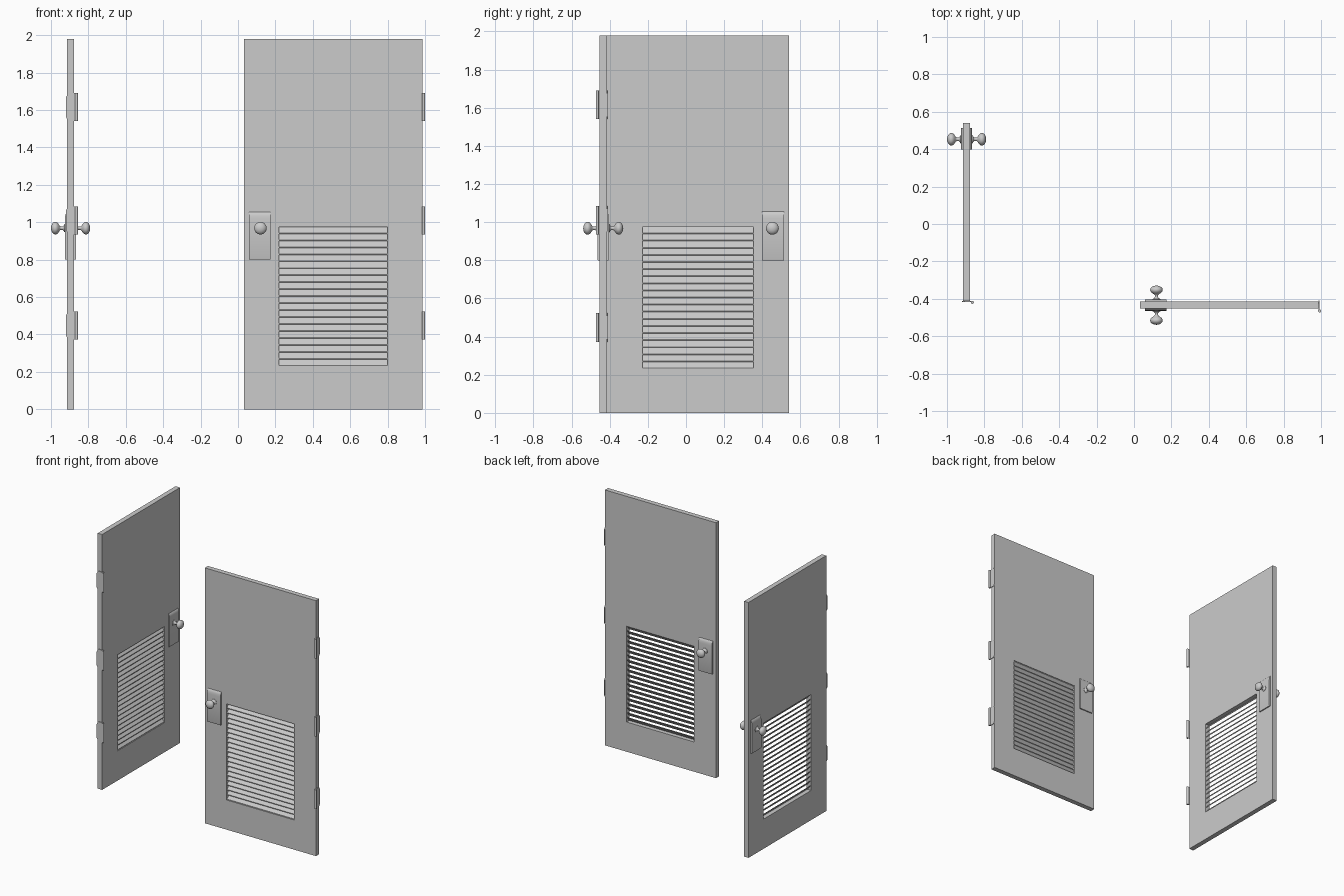
import bpy, bmesh, math

if "Cube" in bpy.data.objects:
    bpy.data.objects.remove(bpy.data.objects["Cube"])

steel = bpy.data.materials.new("door grey")
steel.diffuse_color = (0.6, 0.6, 0.6, 1)
steel.use_nodes = True
steel.node_tree.nodes["Principled BSDF"].inputs["Base Color"].default_value = steel.diffuse_color

# Each door is described by u (hinge edge to latch edge), w (towards hinge-pin side) and z
PLACES = {
    "right": lambda u, w, z: (0.986 - u, -0.434 - w, z),
    "left": lambda u, w, z: (-0.895 + w, -0.413 + u, z),
}
WIDTH, HEIGHT, HALF = 0.953, 1.98, 0.019
VENT = (0.186, 0.766, 0.23, 0.975)      # u0, u1, z0, z1
KNOB_U, KNOB_Z = 0.866, 0.968


def finish(bm, name, place, smooth=False):
    for v in bm.verts:
        v.co = place(*v.co)
    bmesh.ops.recalc_face_normals(bm, faces=bm.faces)
    me = bpy.data.meshes.new(name)
    bm.to_mesh(me)
    bm.free()
    me.materials.append(steel)
    ob = bpy.data.objects.new(name, me)
    bpy.context.collection.objects.link(ob)
    if smooth:
        bpy.ops.object.select_all(action='DESELECT')
        ob.select_set(True)
        bpy.context.view_layer.objects.active = ob
        bpy.ops.object.shade_smooth_by_angle(angle=math.radians(40))


def prism(bm, loop_a, loop_b):
    """Closed solid between two matching loops."""
    a = [bm.verts.new(p) for p in loop_a]
    b = [bm.verts.new(p) for p in loop_b]
    bm.faces.new(a)
    bm.faces.new(b)
    for i in range(len(a)):
        j = (i + 1) % len(a)
        bm.faces.new((a[i], a[j], b[j], b[i]))


def rect(u0, u1, z0, z1, w):
    return [(u0, w, z0), (u1, w, z0), (u1, w, z1), (u0, w, z1)]


def slab(name, place):
    bm = bmesh.new()
    rings = [[bm.verts.new(p) for p in rect(*r, w)]
             for r, w in (((0, WIDTH, 0, HEIGHT), HALF), (VENT, HALF),
                          (VENT, -HALF), ((0, WIDTH, 0, HEIGHT), -HALF))]
    for k in range(4):
        a, b = rings[k], rings[(k + 1) % 4]
        for i in range(4):
            j = (i + 1) % 4
            bm.faces.new((a[i], a[j], b[j], b[i]))
    finish(bm, name, place)


def louvres(name, place, count=20):
    bm = bmesh.new()
    u0, u1, z0, z1 = VENT
    pitch = (z1 - z0) / count
    for i in range(count):
        z = z0 + i * pitch
        section = [(0.014, z), (0.014, z + 0.005),
                   (-0.014, z + pitch), (-0.014, z + pitch - 0.005)]
        prism(bm, [(u0, w, h) for w, h in section], [(u1, w, h) for w, h in section])
    finish(bm, name, place)


def lock_plate(name, place, side):
    bm = bmesh.new()
    # straight foot, top rolling back into the door
    section = [(0, 0.8), (0.009, 0.8), (0.011, 0.806), (0.011, 1.02),
               (0.0095, 1.036), (0.006, 1.048), (0, 1.055)]
    loops = [[(u, side * (HALF + w), z) for w, z in section] for u in (0.811, 0.926)]
    prism(bm, *loops)
    finish(bm, name, place, True)


def knob(name, place, side, n=24):
    bm = bmesh.new()
    # distance from door centre, radius
    profile = [(0.029, 0.022), (0.033, 0.021), (0.037, 0.013), (0.043, 0.009),
               (0.053, 0.009), (0.058, 0.013), (0.064, 0.022), (0.070, 0.029),
               (0.077, 0.033), (0.084, 0.0335), (0.091, 0.031), (0.098, 0.024),
               (0.103, 0.014)]
    rings = []
    for w, r in profile:
        rings.append([bm.verts.new((KNOB_U + r * math.cos(2 * math.pi * i / n), side * w,
                                    KNOB_Z + r * math.sin(2 * math.pi * i / n)))
                      for i in range(n)])
    for a, b in zip(rings, rings[1:]):
        for i in range(n):
            j = (i + 1) % n
            bm.faces.new((a[i], a[j], b[j], b[i]))
    tip = bm.verts.new((KNOB_U, side * 0.105, KNOB_Z))
    for i in range(n):
        bm.faces.new((rings[-1][i], rings[-1][(i + 1) % n], tip))
    bm.faces.new(rings[0])
    finish(bm, name, place, True)


def hinge(name, place, zc, n=12):
    bm = bmesh.new()
    h, c = 0.075, 0.02
    # leaf on the door edge with clipped corners
    leaf = [(0.03, zc - h), (0.03, zc + h), (-0.012, zc + h),
            (-0.024, zc + h - c), (-0.024, zc - h + c), (-0.012, zc - h)]
    prism(bm, [(0.0, w, z) for w, z in leaf], [(-0.005, w, z) for w, z in leaf])
    # pin barrel
    ring = [(-0.006 + 0.008 * math.cos(2 * math.pi * i / n),
             0.031 + 0.008 * math.sin(2 * math.pi * i / n)) for i in range(n)]
    prism(bm, [(u, w, zc - h) for u, w in ring], [(u, w, zc + h) for u, w in ring])
    finish(bm, name, place, True)


for label, place in PLACES.items():
    slab(label + "_door_panel", place)
    louvres(label + "_vent_slats", place)
    for side, face in ((1, "outer"), (-1, "inner")):
        lock_plate(f"{label}_{face}_lock_plate", place, side)
        knob(f"{label}_{face}_knob", place, side)
    for zc, level in ((0.448, "lower"), (1.01, "middle"), (1.615, "upper")):
        hinge(f"{label}_{level}_hinge", place, zc)
